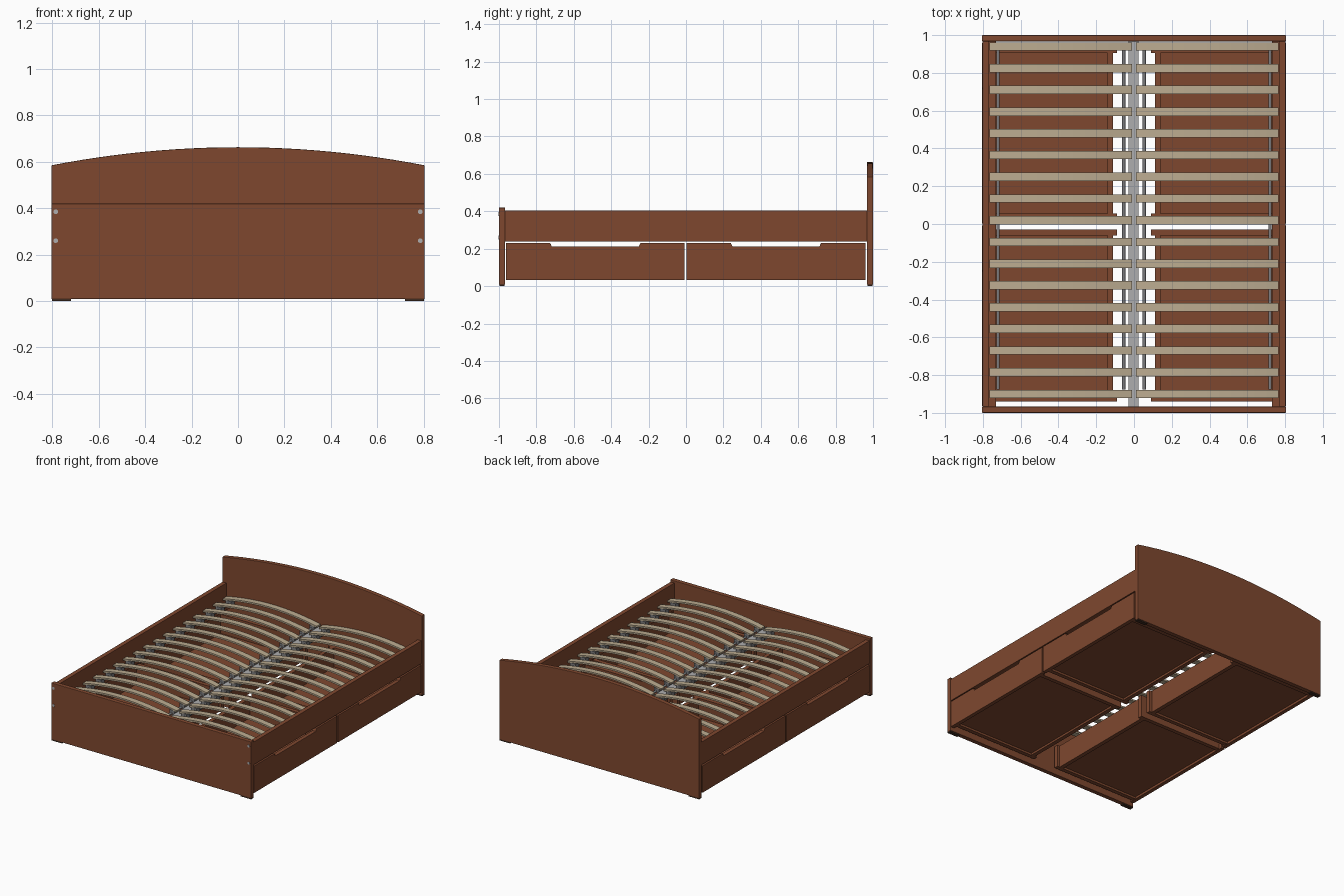
import bpy, bmesh, math

if "Cube" in bpy.data.objects:
    bpy.data.objects.remove(bpy.data.objects["Cube"])


def mat(name, c):
    m = bpy.data.materials.new(name)
    m.diffuse_color = (*c, 1)
    m.use_nodes = True
    m.node_tree.nodes["Principled BSDF"].inputs["Base Color"].default_value = m.diffuse_color
    return m


BROWN = mat("brown wood", (0.212, 0.064, 0.028))
BIRCH = mat("birch slat", (0.50, 0.41, 0.28))
LIGHT = mat("light metal", (0.42, 0.42, 0.43))
GREY = mat("grey metal", (0.20, 0.20, 0.21))
DARK = mat("dark foot", (0.05, 0.025, 0.015))


def finish(bm, name, m, bevel=0):
    bmesh.ops.recalc_face_normals(bm, faces=bm.faces[:])
    me = bpy.data.meshes.new(name)
    bm.to_mesh(me)
    bm.free()
    me.materials.append(m)
    ob = bpy.data.objects.new(name, me)
    bpy.context.collection.objects.link(ob)
    if bevel:
        b = ob.modifiers.new("bevel", 'BEVEL')
        b.width, b.segments, b.limit_method = bevel, 2, 'ANGLE'
    return ob


def box(name, x, y, z, m, bevel=0):
    """Box from (min, max) pairs."""
    bm = bmesh.new()
    bmesh.ops.create_cube(bm, size=1)
    for v in bm.verts:
        for i, (lo, hi) in enumerate((x, y, z)):
            v.co[i] = (lo + hi) / 2 + v.co[i] * (hi - lo)
    return finish(bm, name, m, bevel)


def prism(name, pts, axis, lo, hi, m, bevel=0):
    """Extrude a 2D outline along x (points y,z) or y (points x,z)."""
    bm = bmesh.new()
    co = [(lo, a, b) if axis == 'x' else (a, lo, b) for a, b in pts]
    f = bm.faces.new([bm.verts.new(c) for c in co])
    r = bmesh.ops.extrude_face_region(bm, geom=[f])
    d = (hi - lo, 0, 0) if axis == 'x' else (0, hi - lo, 0)
    bmesh.ops.translate(bm, vec=d, verts=[g for g in r['geom'] if isinstance(g, bmesh.types.BMVert)])
    return finish(bm, name, m, bevel)


def rod(name, start, end, r, m, seg=12):
    """Cylinder along y at start = (x, y, z)."""
    pts = [(start[0] + r * math.cos(2 * math.pi * i / seg),
            start[2] + r * math.sin(2 * math.pi * i / seg)) for i in range(seg)]
    return prism(name, pts, 'y', start[1], end, m)


W = 0.805

# Headboard with arched top, and footboard
arch = [(W * (1 - i / 12), 0.663 - 0.078 * (1 - i / 12) ** 2) for i in range(25)]
prism("headboard", [(-W, 0.008), (W, 0.008)] + arch, 'y', 0.967, 1.0, BROWN, 0.004)
box("footboard", (-W, W), (-1.0, -0.967), (0.008, 0.42), BROWN, 0.004)

# Central beam
box("center_beam", (-0.028, 0.025), (-0.967, 0.967), (0.24, 0.285), LIGHT)

slat_ys = [0.94 - i * 0.115 for i in range(17)]

for s, side in ((-1, "left"), (1, "right")):
    def span(a, b):
        return tuple(sorted((s * a, s * b)))

    # Side rail and the ledge that carries the slats
    box(side + "_side_rail", span(0.77, 0.802), (-0.967, 0.967), (0.238, 0.405), BROWN, 0.002)
    box(side + "_ledge", span(0.73, 0.77), (-0.967, 0.967), (0.24, 0.265), BROWN)

    # Foot pads and footboard screws
    for y0, end in ((-0.997, "front"), (0.97, "back")):
        box(f"{side}_{end}_foot", span(0.72, 0.803), (y0, y0 + 0.027), (0, 0.009), DARK)
    for z in (0.26, 0.385):
        rod(side + "_screw", (s * 0.786, -1.0015, z), -0.99, 0.01, LIGHT)

    # Tubes under the slat ends
    for x in (0.055, 0.72):
        rod(side + "_slat_tube", (s * x, -0.875, 0.28), 0.925, 0.009, GREY)

    # Bowed slats and their holders
    N = 12
    for y in slat_ys:
        top, low = [], []
        for i in range(N + 1):
            t = i / N
            x = s * (0.01 + 0.755 * t)
            z = 0.305 + 0.04 * (1 - (2 * t - 1) ** 2)
            top.append((x, z + 0.006))
            low.append((x, z - 0.006))
        prism(side + "_slat", top + low[::-1], 'y', y - 0.022, y + 0.022, BIRCH)
        for a, b in ((0.03, 0.07), (0.70, 0.745)):
            box(side + "_slat_holder", span(a, b), (y - 0.02, y + 0.02), (0.272, 0.304), GREY)

    # Two drawers: notched front, box walls, thin floor
    for yc, end in ((-0.485, "front"), (0.481, "back")):
        n = f"{side}_{end}_drawer"
        a, b = yc - 0.478, yc + 0.478
        g = (yc - 0.238, yc + 0.238)
        outline = [(a, 0.033), (b, 0.033), (b, 0.23), (g[1] + 0.003, 0.23), (g[1] - 0.006, 0.211),
                   (g[0] + 0.006, 0.211), (g[0] - 0.003, 0.23), (a, 0.23)]
        prism(n + "_front", outline, 'x', s * 0.775, s * 0.804, BROWN, 0.002)
        for y0 in (yc - 0.455, yc + 0.425):
            box(n + "_side_wall", span(0.09, 0.775), (y0, y0 + 0.03), (0.035, 0.2), BROWN)
        box(n + "_inner_wall", span(0.11, 0.14), (yc - 0.425, yc + 0.425), (0.035, 0.2), BROWN)
        box(n + "_floor", span(0.14, 0.775), (yc - 0.425, yc + 0.425), (0.05, 0.06), BROWN)
